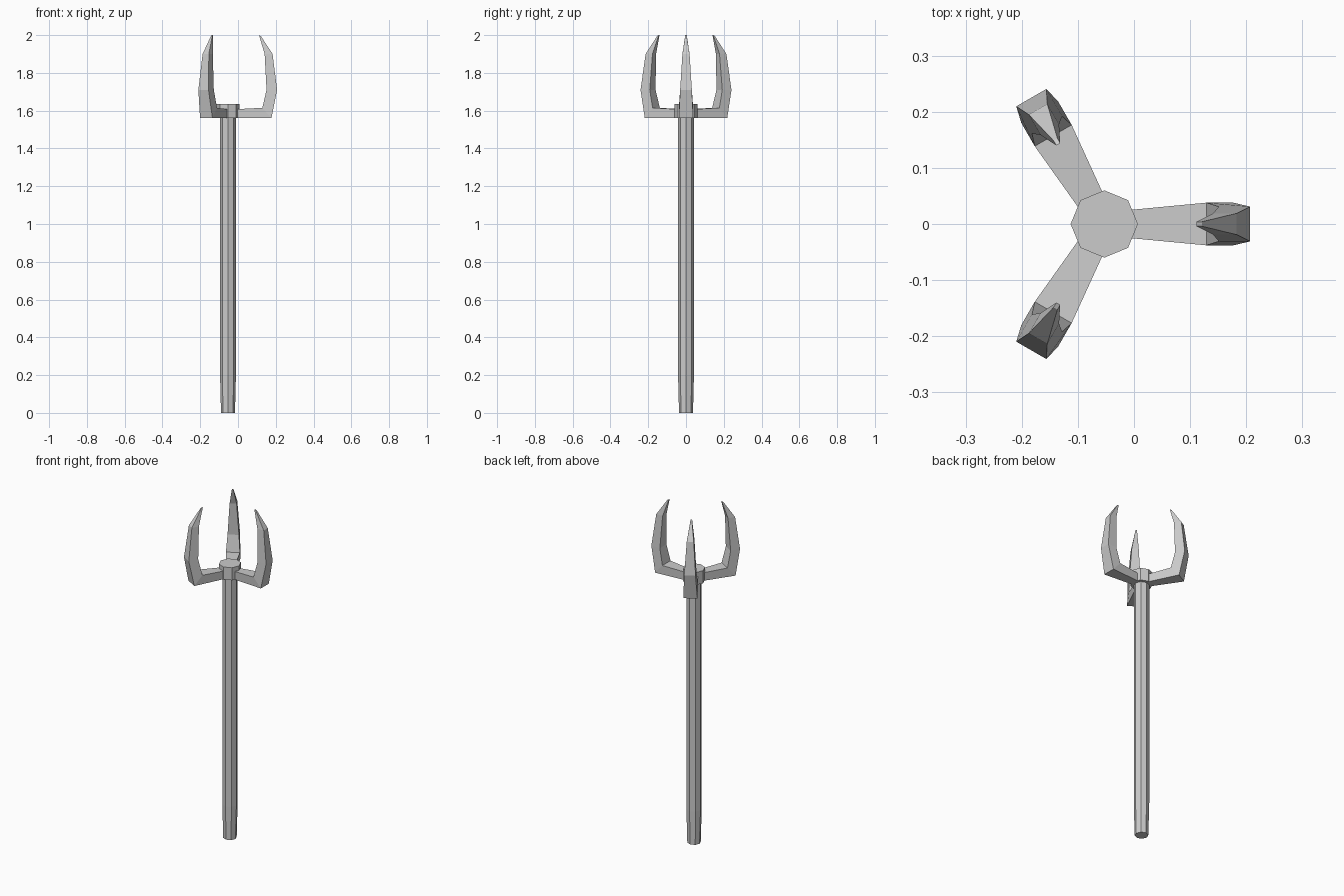
import bpy
import bmesh
import math
from mathutils import Matrix, Vector

cube = bpy.data.objects.get("Cube")
if cube:
    bpy.data.objects.remove(cube, do_unlink=True)

AXIS_X = -0.053  # the shaft sits off centre, so the three prongs fit the bounds

steel = bpy.data.materials.new("grey steel")
steel.use_nodes = True
GREY = (0.6, 0.6, 0.6, 1.0)
steel.diffuse_color = GREY
steel.node_tree.nodes["Principled BSDF"].inputs["Base Color"].default_value = GREY


def loft(name, rings, turn=0.0):
    """Bridge rings of points into a closed, flat shaded solid."""
    bm = bmesh.new()
    loops = [[bm.verts.new(p) for p in ring] for ring in rings]
    n = len(loops[0])
    for a, b in zip(loops, loops[1:]):
        for i in range(n):
            j = (i + 1) % n
            bm.faces.new((a[i], a[j], b[j], b[i]))
    bm.faces.new(loops[0][::-1])
    bm.faces.new(loops[-1])
    bmesh.ops.recalc_face_normals(bm, faces=bm.faces[:])
    bm.transform(Matrix.Translation((AXIS_X, 0, 0)) @ Matrix.Rotation(turn, 4, "Z"))
    mesh = bpy.data.meshes.new(name)
    bm.to_mesh(mesh)
    bm.free()
    mesh.materials.append(steel)
    obj = bpy.data.objects.new(name, mesh)
    bpy.context.collection.objects.link(obj)
    return obj


def octagon(radius, z):
    return [Vector((radius * math.cos(k * math.pi / 4),
                    radius * math.sin(k * math.pi / 4), z)) for k in range(8)]


def section(inner, outer, half_width):
    """Four-sided cross-section between an inner and an outer (radius, z) point."""
    (ri, zi), (ro, zo) = inner, outer
    w = half_width
    return [(ri, -w, zi), (ri, w, zi), (ro, w, zo), (ro, -w, zo)]


# Eight-sided shaft, slightly narrower at its foot
loft("shaft", [octagon(0.037, 0), octagon(0.042, 0.2), octagon(0.042, 1.565)])

# Hub that carries the prongs
loft("hub", [octagon(0.06, 1.56), octagon(0.06, 1.635)])

# Each prong runs outward from the hub, then bends up to a narrow tip
prong_sections = [
    section((0.045, 1.608), (0.045, 1.56), 0.025),
    section((0.182, 1.615), (0.230, 1.56), 0.038),
    section((0.204, 1.71), (0.260, 1.71), 0.031),
    section((0.194, 1.90), (0.236, 1.90), 0.019),
    section((0.164, 2.00), (0.174, 1.995), 0.004),
]
for label, degrees in (("left", 0), ("back", 120), ("front", 240)):
    loft(label + "_prong", prong_sections, math.radians(degrees))
